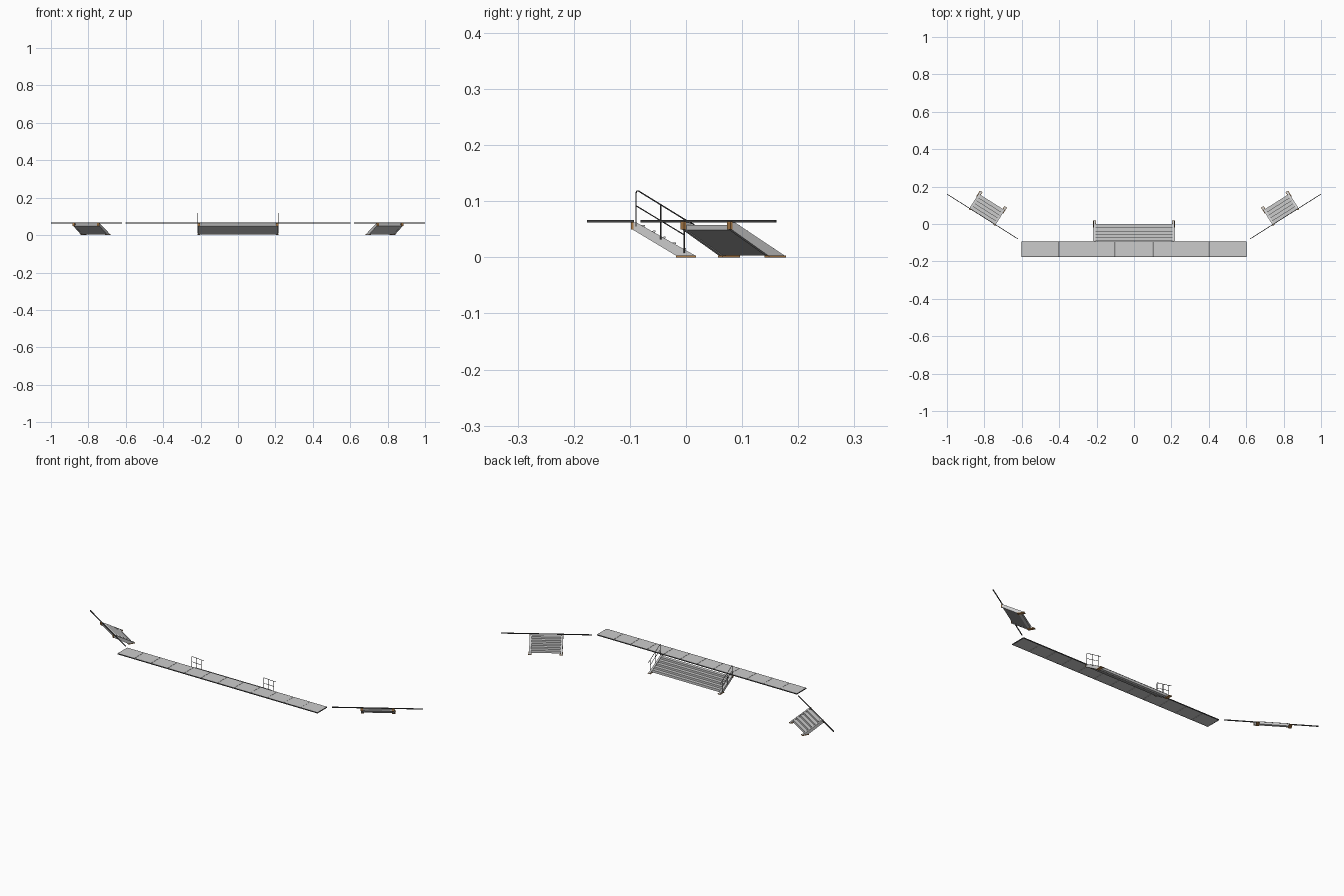
import bpy, bmesh, math
from mathutils import Matrix, Vector

if "Cube" in bpy.data.objects:
    bpy.data.objects.remove(bpy.data.objects["Cube"])


def mat(name, c):
    m = bpy.data.materials.new(name)
    m.diffuse_color = (*c, 1)
    m.use_nodes = True
    m.node_tree.nodes["Principled BSDF"].inputs["Base Color"].default_value = m.diffuse_color
    return m


DARK = mat("dark_steel", (0.06, 0.06, 0.06))
BROWN = mat("brown_plate", (0.45, 0.22, 0.07))


def finish(name, bm, frame, material=None):
    bmesh.ops.recalc_face_normals(bm, faces=bm.faces)
    me = bpy.data.meshes.new(name)
    bm.to_mesh(me)
    bm.free()
    ob = bpy.data.objects.new(name, me)
    bpy.context.collection.objects.link(ob)
    ob.matrix_world = frame
    if material:
        me.materials.append(material)
    return ob


def box(name, lo, hi, frame=Matrix(), material=None):
    bm = bmesh.new()
    lo, hi = Vector(lo), Vector(hi)
    size = Matrix.Diagonal((*(hi - lo), 1))
    bmesh.ops.create_cube(bm, size=1, matrix=Matrix.Translation((lo + hi) / 2) @ size)
    return finish(name, bm, frame, material)


def extrude_yz(name, pts, x0, x1, frame, material=None):
    """Extrude a side profile (y, z) across x."""
    bm = bmesh.new()
    f = bm.faces.new([bm.verts.new((x0, y, z)) for y, z in pts])
    r = bmesh.ops.extrude_face_region(bm, geom=[f])
    vs = [g for g in r["geom"] if isinstance(g, bmesh.types.BMVert)]
    bmesh.ops.translate(bm, verts=vs, vec=(x1 - x0, 0, 0))
    return finish(name, bm, frame, material)


def tube(name, pts, radius, frame):
    cu = bpy.data.curves.new(name, "CURVE")
    cu.dimensions = "3D"
    cu.bevel_depth = radius
    cu.bevel_resolution = 1
    cu.use_fill_caps = True
    sp = cu.splines.new("POLY")
    sp.points.add(len(pts) - 1)
    for p, q in zip(sp.points, pts):
        p.co = (*q, 1)
    ob = bpy.data.objects.new(name, cu)
    bpy.context.collection.objects.link(ob)
    ob.matrix_world = frame
    cu.materials.append(DARK)


def stairs(name, width, frame):
    """Flight starting at local y = 0 (top) and running down towards +y."""
    h, t = width / 2, 0.010
    side = [(-0.004, 0.062), (0.004, 0.062), (0.109, 0.003), (0.109, 0.002),
            (0.076, 0.002), (-0.004, 0.050)]
    for s in (-1, 1):
        a, b = sorted((s * h, s * (h - t)))
        extrude_yz(name + "_stringer", side, a, b, frame)
        # foot and top fixing plates
        box(name + "_foot_plate", (a - 0.003, 0.074, 0), (b + 0.003, 0.110, 0.003), frame, BROWN)
        box(name + "_top_bracket", (a - 0.001, -0.006, 0.050), (b + 0.001, -0.002, 0.064), frame, BROWN)
    # stepped body with a closed sloping underside
    n, run, rise = 5, 0.0182, 0.0104
    pts = [(0.0, 0.049)]
    for i in range(n):
        z = 0.0575 - i * rise
        pts += [(i * run, z), ((i + 1) * run, z)]
    pts += [(n * run, 0.003), (0.077, 0.003)]
    extrude_yz(name + "_steps", pts, -h + t, h - t, frame)
    # protruding tread nosings
    for i in range(n):
        z = 0.0575 - i * rise
        box(name + "_nosing", (-h + t, (i + 1) * run - 0.003, z - 0.002),
            (h - t, (i + 1) * run + 0.001, z + 0.0005), frame)


# main platform: twelve deck panels inside a dark rim
Y0, Y1 = -0.176, -0.093
for i in range(12):
    x = -0.6 + 0.1 * i
    box("deck_panel", (x + 0.0006, Y0 + 0.002, 0.0625), (x + 0.0994, Y1 - 0.002, 0.0670))
for y in (Y0, Y1 - 0.003):
    box("platform_rim_long", (-0.601, y, 0.062), (0.601, y + 0.003, 0.0668), material=DARK)
for x in (-0.601, 0.598):
    box("platform_rim_end", (x, Y0, 0.062), (x + 0.003, Y1, 0.0668), material=DARK)

# central stairs
mid = Matrix.Translation((0, -0.092, 0))
stairs("main_stairs", 0.43, mid)

# handrails on both sides of the central stairs
for x in (-0.216, 0.216):
    tube("handrail_top", [(x, 0.003, 0.055), (x, 0.003, 0.115), (x, 0.0045, 0.1185), (x, 0.007, 0.1185),
                          (x, 0.089, 0.068), (x, 0.107, 0.058)], 0.0014, mid)
    tube("handrail_middle", [(x, 0.003, 0.092), (x, 0.089, 0.040)], 0.0012, mid)
    tube("handrail_middle_post", [(x, 0.047, 0.032), (x, 0.047, 0.094)], 0.0014, mid)
    tube("handrail_lower_post", [(x, 0.089, 0.008), (x, 0.089, 0.068)], 0.0014, mid)

# angled side beams, each with a narrow flight of stairs
ang = math.atan2(0.24, 0.38)
for s, side in ((-1, "left"), (1, "right")):
    fr = Matrix.Translation((s * 0.81, 0.04, 0)) @ Matrix.Rotation(s * ang, 4, "Z")
    box(side + "_beam", (-0.2245, -0.0018, 0.0625), (0.2245, 0.0018, 0.067), fr, DARK)
    stairs(side + "_stairs", 0.165, fr)
